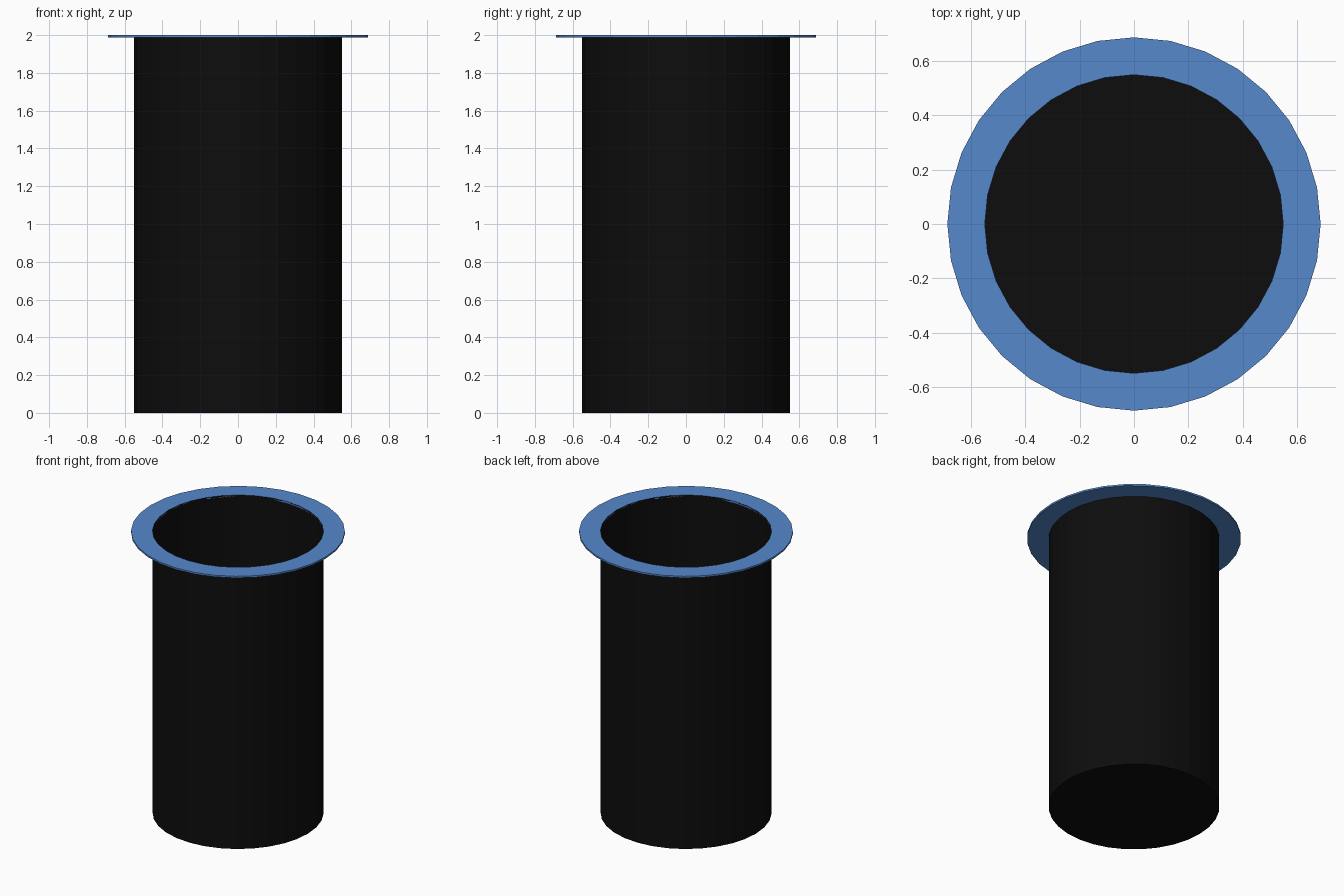
import bpy, bmesh
from math import cos, sin, tau

if "Cube" in bpy.data.objects:
    bpy.data.objects.remove(bpy.data.objects["Cube"])

SIDES = 32


def material(name, rgb):
    m = bpy.data.materials.new(name)
    m.diffuse_color = (*rgb, 1.0)
    m.use_nodes = True
    m.node_tree.nodes["Principled BSDF"].inputs["Base Color"].default_value = m.diffuse_color
    return m


def lathe(name, profile, mat, closed=False, cap_first=False):
    """Revolve (radius, z) points around z."""
    bm = bmesh.new()
    rings = [[bm.verts.new((r * cos(tau * i / SIDES), r * sin(tau * i / SIDES), z))
              for i in range(SIDES)] for r, z in profile]
    pairs = list(zip(rings, rings[1:]))
    if closed:
        pairs.append((rings[-1], rings[0]))
    for a, b in pairs:
        for i in range(SIDES):
            j = (i + 1) % SIDES
            bm.faces.new((a[i], a[j], b[j], b[i]))
    if cap_first:
        bm.faces.new(rings[0][::-1])
    mesh = bpy.data.meshes.new(name)
    bm.to_mesh(mesh)
    bm.free()
    mesh.materials.append(mat)
    obj = bpy.data.objects.new(name, mesh)
    bpy.context.collection.objects.link(obj)
    return obj


black = material("black", (0.004, 0.004, 0.004))
blue = material("blue", (0.09, 0.25, 0.6))

# Thin-walled cup, open at the top with a closed floor
lathe("cup", [(0.55, 0.0), (0.55, 2.0)], black, cap_first=True)

# Flat ring around the mouth
lathe("rim", [(0.55, 1.988), (0.688, 1.988), (0.688, 2.0), (0.55, 2.0)], blue, closed=True)
